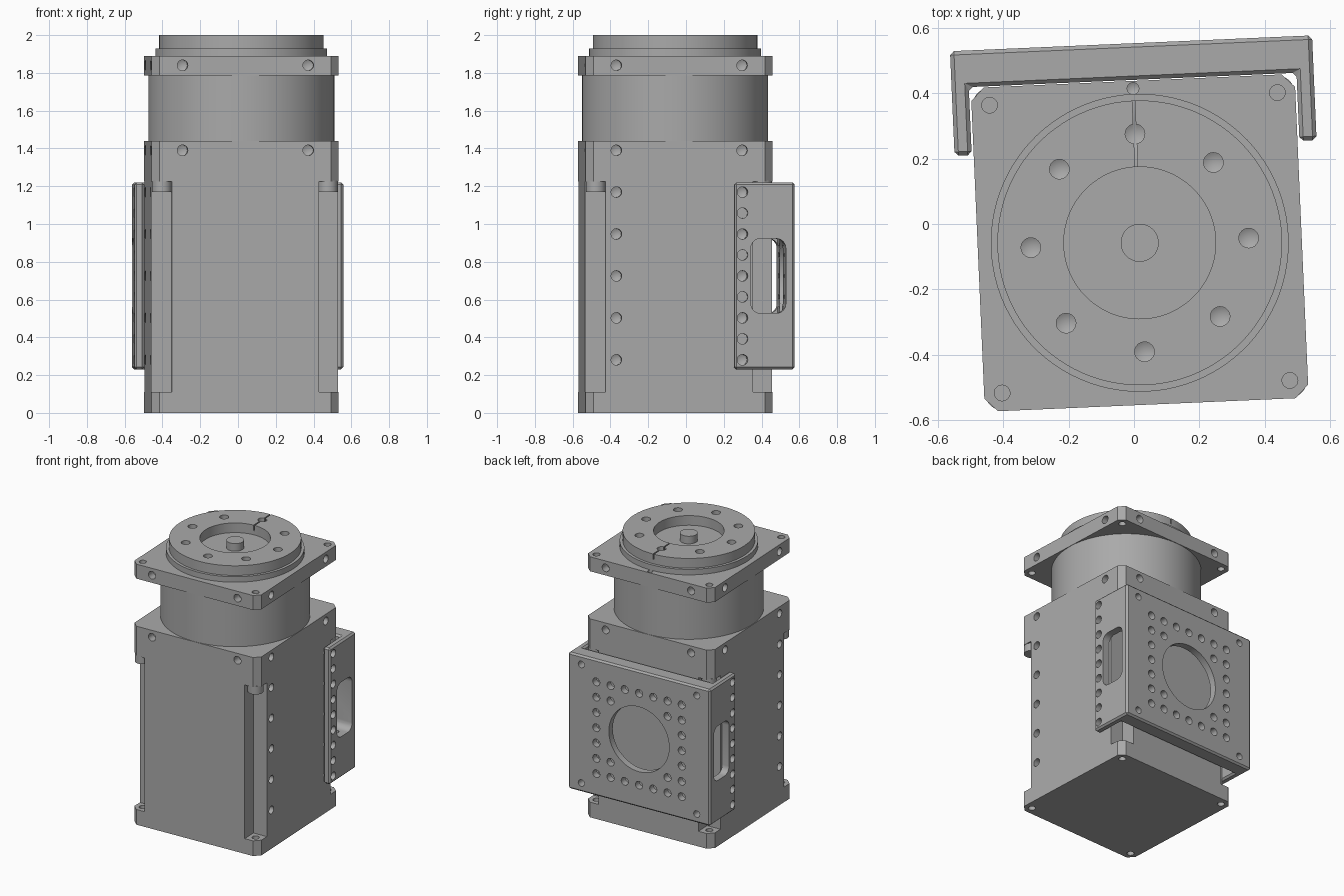
import bpy, bmesh, math
from mathutils import Matrix, Vector

if "Cube" in bpy.data.objects:
    bpy.data.objects.remove(bpy.data.objects["Cube"], do_unlink=True)

metal = bpy.data.materials.new("grey_metal")
metal.use_nodes = True
GREY = (0.4, 0.4, 0.4, 1)
metal.diffuse_color = GREY
metal.node_tree.nodes["Principled BSDF"].inputs["Base Color"].default_value = GREY

# The whole assembly is turned slightly about the vertical axis
PLACE = Matrix.Translation((0.0175, -0.0575, 0)) @ Matrix.Rotation(math.radians(2.5), 4, 'Z')
HALF = 0.495      # half width of the housing
PITCH = 0.111     # spacing of the hole pattern
MID = 0.725       # height of the bracket centre
SIGNS = (-1, 1)
CORNERS = [(a, b) for a in SIGNS for b in SIGNS]


def finish(bm, name):
    bmesh.ops.recalc_face_normals(bm, faces=bm.faces)
    me = bpy.data.meshes.new(name)
    bm.to_mesh(me)
    bm.free()
    me.materials.append(metal)
    ob = bpy.data.objects.new(name, me)
    bpy.context.collection.objects.link(ob)
    return ob


def prism(name, outline, z0, z1):
    bm = bmesh.new()
    base = bm.faces.new([bm.verts.new((x, y, z0)) for x, y in outline])
    top = bmesh.ops.extrude_face_region(bm, geom=[base])["geom"]
    bmesh.ops.translate(bm, vec=(0, 0, z1 - z0),
                        verts=[v for v in top if isinstance(v, bmesh.types.BMVert)])
    return finish(bm, name)


def box(name, x0, x1, y0, y1, z0, z1):
    return prism(name, [(x0, y0), (x1, y0), (x1, y1), (x0, y1)], z0, z1)


def disc(name, r, z0, z1, x=0, y=0, n=96):
    ring = [math.tau * i / n for i in range(n)]
    return prism(name, [(x + r * math.cos(a), y + r * math.sin(a)) for a in ring], z0, z1)


def octagon(h, c):
    k = h - c
    return [(-k, -h), (k, -h), (h, -k), (h, k), (k, h), (-k, h), (-h, k), (-h, -k)]


def apply(ob, mod):
    bpy.context.view_layer.objects.active = ob
    bpy.ops.object.modifier_apply(modifier=mod.name)


def bevel(ob, width, segments=1):
    m = ob.modifiers.new("bevel", 'BEVEL')
    m.width, m.segments, m.limit_method = width, segments, 'ANGLE'
    apply(ob, m)


def cut(ob, cutter):
    m = ob.modifiers.new("cut", 'BOOLEAN')
    m.operation, m.solver, m.object = 'DIFFERENCE', 'EXACT', cutter
    apply(ob, m)
    bpy.data.objects.remove(cutter, do_unlink=True)


def drills(holes, n=20):
    """One cutter of cone-tipped drills: (mouth, inward direction, radius, depth)."""
    bm = bmesh.new()
    lip = 0.01
    for mouth, inward, r, depth in holes:
        d = Vector(inward)
        mat = Matrix.Translation(Vector(mouth) + d * (depth - lip) / 2) \
            @ Vector((0, 0, 1)).rotation_difference(d).to_matrix().to_4x4()
        made = bmesh.ops.create_cone(bm, cap_ends=True, segments=n, radius1=r, radius2=r,
                                     depth=depth + lip, matrix=mat)
        caps = {f for v in made["verts"] for f in v.link_faces if len(f.verts) == n}
        far = max(caps, key=lambda f: f.calc_center_median().dot(d))
        tip = far.calc_center_median() + d * r * 0.5
        poked = bmesh.ops.poke(bm, faces=[far])
        poked["verts"][0].co = tip
    return finish(bm, "drill_cutter")


def side_holes(z):
    """Two holes in each of the four sides at one height."""
    found = []
    for s in SIGNS:
        for t in SIGNS:
            found.append(((t * 3 * PITCH, s * HALF, z), (0, -s, 0), 0.028, 0.06))
            found.append(((s * HALF, t * 3 * PITCH, z), (-s, 0, 0), 0.028, 0.06))
    return found


parts = []

# Housing with relieved corners
body = prism("housing", octagon(HALF, 0.04), 0, 1.44)
for a, b in CORNERS:
    xs = sorted((a * 0.39, a * 0.6))
    ys = sorted((b * 0.39, b * 0.6))
    cut(body, box("notch", *xs, *ys, 0.11, 1.225))
holes = side_holes(1.39)
for s, t in CORNERS:
    for k in range(-4, 5, 2):
        holes.append(((s * HALF, t * 3 * PITCH, MID + k * PITCH), (-s, 0, 0), 0.028, 0.06))
cut(body, drills(holes))
for a, b in CORNERS:
    cut(body, disc("foot_hole", 0.024, -0.05, 0.2, a * 0.44, b * 0.44, 24))
parts.append(body)

# Corner screw bosses under the upper shoulder
for i, (a, b) in enumerate(CORNERS):
    parts.append(disc(f"corner_boss_{i + 1}", 0.052, 1.17, 1.23, a * 0.44, b * 0.44, 32))

# Neck and top plate
parts.append(disc("neck", 0.4925, 1.44, 1.785))
plate = prism("top_plate", octagon(HALF, 0.04), 1.785, 1.89)
cut(plate, drills(side_holes(1.84)))
for a, b in CORNERS:
    cut(plate, disc("plate_hole", 0.024, 1.7, 2, a * 0.44, b * 0.44, 24))
cut(plate, drills([((0, 0.472, 1.89), (0, 0, -1), 0.018, 0.03)]))
parts.append(plate)

# Rotary flange: lower rim, drilled ring and centre boss
parts.append(disc("flange_rim", 0.455, 1.89, 1.93))
ring = disc("flange_ring", 0.435, 1.93, 2)
cut(ring, disc("bore", 0.232, 1.9, 2.1))
cut(ring, box("slit", -0.004, 0.004, 0.2, 0.5, 1.96, 2.1))
bolts = [math.tau * i / 8 for i in range(8)]
cut(ring, drills([((0.333 * math.cos(a), 0.333 * math.sin(a), 2), (0, 0, -1), 0.03, 0.04)
                  for a in bolts]))
parts.append(ring)
parts.append(disc("centre_boss", 0.058, 1.93, 1.985, n=48))

# U-shaped mounting bracket wrapped round the back
out, inn, back, face, end = 0.5535, 0.501, 0.61, 0.498, 0.29
bracket = prism("back_bracket", [(-out, end), (-inn, end), (-inn, face), (inn, face),
                                 (inn, end), (out, end), (out, back), (-out, back)], 0.23, 1.22)
bevel(bracket, 0.012)
cut(bracket, box("pocket", -0.4, 0.4, 0.45, 0.56, MID - 0.4, MID + 0.4))

# Rounded grip slot running across both side wings
slot = prism("slot", [(a * 0.0925, b * 0.1975) for a, b in
                      ((-1, -1), (1, -1), (1, 1), (-1, 1))], -1, 1)
bm = bmesh.new()
bm.from_mesh(slot.data)
upright = [e for e in bm.edges if abs(e.verts[0].co.z - e.verts[1].co.z) > 1]
bmesh.ops.bevel(bm, geom=upright, offset=0.05, segments=6, profile=0.5, affect='EDGES')
turn = Matrix(((0, 0, 1, 0), (1, 0, 0, 0.47), (0, 1, 0, MID), (0, 0, 0, 1)))
bm.transform(turn)
bm.to_mesh(slot.data)
bm.free()
cut(bracket, slot)

# Round window, border of holes and corner screws in the back face
window = disc("window", 0.235, 0.53, 0.7)
window.data.transform(Matrix.Translation((0, 0, MID)) @ Matrix.Rotation(-math.pi / 2, 4, 'X'))
cut(bracket, window)
grid = [(i, k) for i in range(-3, 4) for k in range(-3, 4)
        if max(abs(i), abs(k)) == 3 or abs(i) == abs(k) == 2]
holes = [((i * PITCH, back, MID + k * PITCH), (0, -1, 0), 0.028, 0.08) for i, k in grid]
holes += [((a * 0.45, back, MID + b * 0.43), (0, -1, 0), 0.024, 0.07) for a, b in CORNERS]
holes += [((s * out, 3 * PITCH, MID + k * PITCH), (-s, 0, 0), 0.028, 0.09)
          for s in SIGNS for k in range(-4, 5)]
cut(bracket, drills(holes))
parts.append(bracket)

# Place every part and smooth the round surfaces
for ob in parts:
    ob.data.transform(PLACE)
    bpy.ops.object.select_all(action='DESELECT')
    ob.select_set(True)
    bpy.context.view_layer.objects.active = ob
    bpy.ops.object.shade_smooth_by_angle(angle=math.radians(30))
